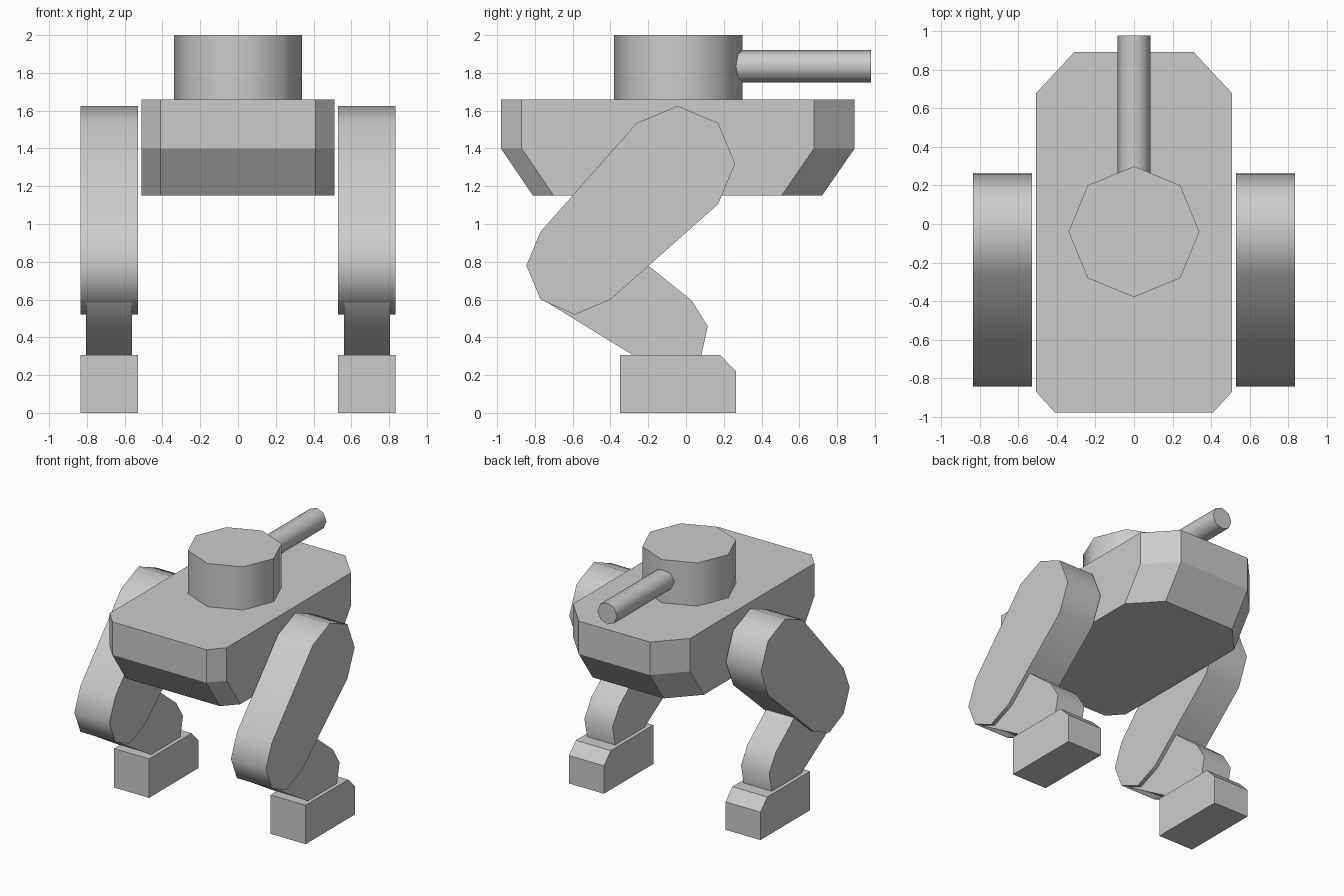
import bpy, bmesh, math
from mathutils import Matrix

cube = bpy.data.objects.get("Cube")
if cube:
    bpy.data.objects.remove(cube, do_unlink=True)

# Single grey finish
GREY = (0.6, 0.6, 0.6, 1.0)
grey = bpy.data.materials.new("plain grey")
grey.use_nodes = True
grey.diffuse_color = GREY
bsdf = next(n for n in grey.node_tree.nodes if n.type == "BSDF_PRINCIPLED")
bsdf.inputs["Base Color"].default_value = GREY


def make_object(name, bm, smooth=False):
    bmesh.ops.recalc_face_normals(bm, faces=bm.faces)
    mesh = bpy.data.meshes.new(name)
    bm.to_mesh(mesh)
    bm.free()
    mesh.materials.append(grey)
    obj = bpy.data.objects.new(name, mesh)
    bpy.context.collection.objects.link(obj)
    if smooth:
        bpy.ops.object.select_all(action="DESELECT")
        obj.select_set(True)
        bpy.context.view_layer.objects.active = obj
        bpy.ops.object.shade_smooth_by_angle(angle=math.radians(60))
    return obj


def loft(name, rings, smooth=False):
    """Join matching rings of points and cap both ends."""
    bm = bmesh.new()
    loops = [[bm.verts.new(p) for p in ring] for ring in rings]
    for a, b in zip(loops, loops[1:]):
        for i in range(len(a)):
            j = (i + 1) % len(a)
            bm.faces.new((a[i], a[j], b[j], b[i]))
    bm.faces.new(loops[0])
    bm.faces.new(loops[-1])
    return make_object(name, bm, smooth)


def side_plate(name, profile, x0, x1, smooth):
    """Extrude a (y, z) side profile across x."""
    return loft(name, [[(x, y, z) for y, z in profile] for x in (x0, x1)], smooth)


def octagon_prism(name, radius, length, matrix):
    bm = bmesh.new()
    bmesh.ops.create_cone(bm, cap_ends=True, segments=8, radius1=radius,
                          radius2=radius, depth=length, matrix=matrix)
    return make_object(name, bm, smooth=True)


# Hull: chamfered slab whose ends taper inward underneath
def hull_ring(z, front, back):
    half = [(0.41, front), (0.51, front + 0.11), (0.51, back - 0.215), (0.31, back)]
    outline = half + [(-x, y) for x, y in reversed(half)]
    return [(x, y, z) for x, y in outline]


loft("hull", [hull_ring(1.15, -0.81, 0.72),
              hull_ring(1.40, -0.98, 0.893),
              hull_ring(1.66, -0.98, 0.893)])

# Turret and gun barrel
octagon_prism("turret", 0.34, 0.34, Matrix.Translation((0, -0.04, 1.83)))
octagon_prism("gun_barrel", 0.085, 0.72,
              Matrix.Translation((0, 0.62, 1.835)) @ Matrix.Rotation(math.pi / 2, 4, "X"))

# Leg side profiles
THIGH = [(-0.26, 1.535), (-0.045, 1.625), (0.17, 1.535), (0.26, 1.32), (0.17, 1.105),
         (-0.40, 0.60), (-0.59, 0.52), (-0.77, 0.60), (-0.845, 0.78), (-0.77, 0.96)]
SHIN = [(-0.40, 0.93), (-0.20, 0.78), (0.03, 0.595), (0.115, 0.46), (0.07, 0.25),
        (-0.19, 0.25), (-0.76, 0.60), (-0.80, 0.78), (-0.70, 0.90), (-0.55, 0.96)]
FOOT = [(-0.35, 0), (0.265, 0), (0.265, 0.22), (0.18, 0.307), (-0.35, 0.307)]

# Mirrored legs
for side, s in (("left", 1), ("right", -1)):
    side_plate(side + "_thigh", THIGH, s * 0.53, s * 0.835, True)
    side_plate(side + "_shin", SHIN, s * 0.56, s * 0.805, True)
    side_plate(side + "_foot", FOOT, s * 0.53, s * 0.835, False)
